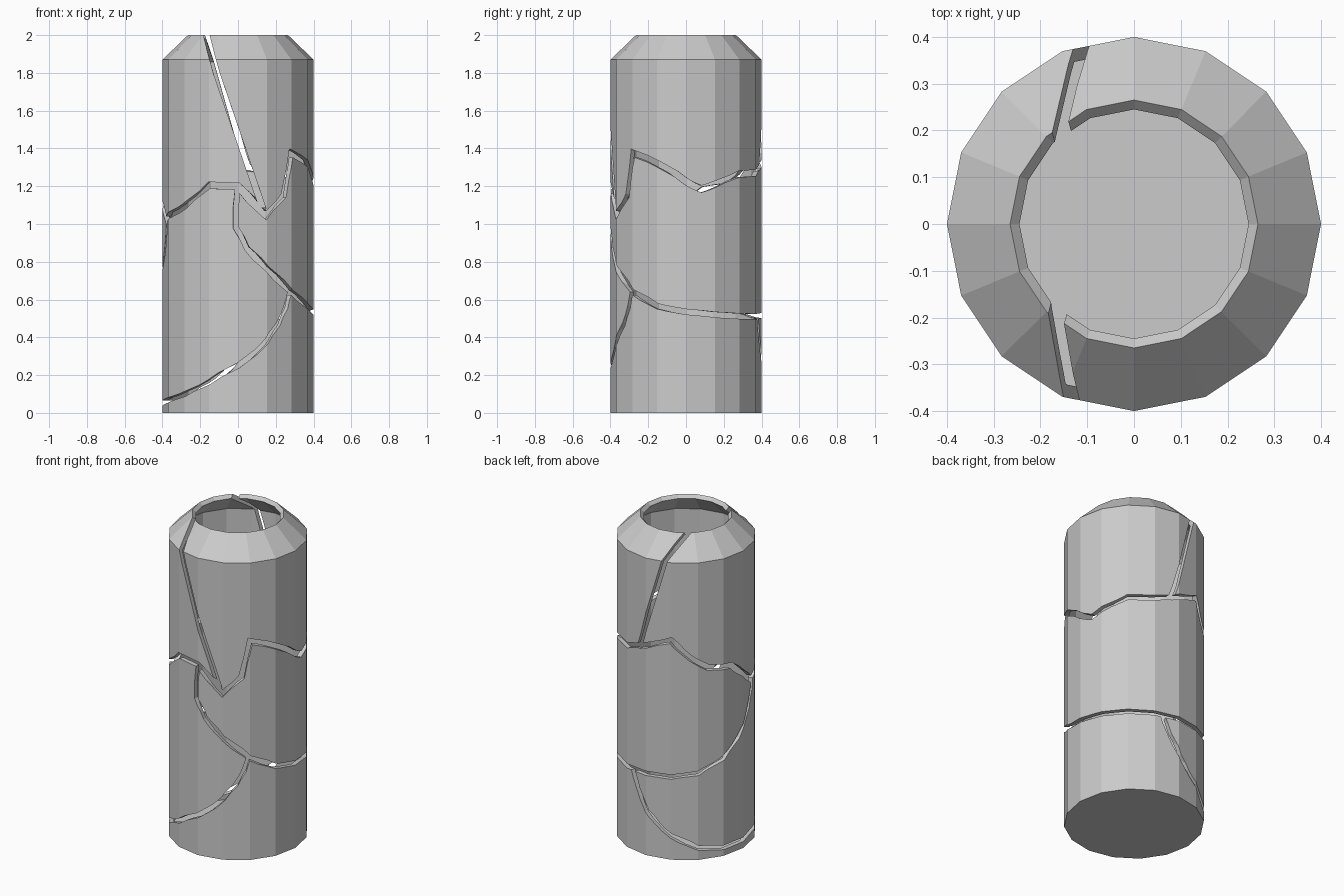
import bpy, bmesh
from math import radians, cos, sin, tau
from mathutils import Vector

if "Cube" in bpy.data.objects:
    bpy.data.objects.remove(bpy.data.objects["Cube"])

R = 0.4


def skin(name, rings, closed=False):
    """Skin a run of equal rings into a solid, capped unless closed."""
    bm = bmesh.new()
    rows = [[bm.verts.new(p) for p in ring] for ring in rings]
    n, m = len(rows), len(rows[0])
    for i in range(n if closed else n - 1):
        a, b = rows[i], rows[(i + 1) % n]
        for k in range(m):
            bm.faces.new((a[k], a[(k + 1) % m], b[(k + 1) % m], b[k]))
    if not closed:
        bm.faces.new(rows[0][::-1])
        bm.faces.new(rows[-1])
    bmesh.ops.triangulate(bm, faces=[f for f in bm.faces if len(f.verts) == 4])
    # every face is wound consistently, so only the overall sign can be wrong
    bm.normal_update()
    if bm.calc_volume(signed=True) < 0:
        bmesh.ops.reverse_faces(bm, faces=bm.faces)
    me = bpy.data.meshes.new(name)
    bm.to_mesh(me)
    bm.free()
    ob = bpy.data.objects.new(name, me)
    bpy.context.collection.objects.link(ob)
    return ob


def circle(r, z, sides=16):
    return [(r * cos(tau * k / sides), r * sin(tau * k / sides), z) for k in range(sides)]


def crack(name, path, width, closed=False):
    """Ribbon following (degrees, height) points around the shell."""
    pts = [Vector((radians(a) * R, z)) for a, z in path]
    n, turn = len(pts), Vector((tau * R, 0))
    rings = []
    for i, p in enumerate(pts):
        prev = pts[i - 1] if i else (pts[-1] - turn if closed else None)
        nxt = pts[i + 1] if i < n - 1 else (pts[0] + turn if closed else None)
        d0 = (p - prev).normalized() if prev else (nxt - p).normalized()
        d1 = (nxt - p).normalized() if nxt else d0
        t = (d0 + d1).normalized()
        off = Vector((-t.y, t.x)) * (width / 2 / max(t.dot(d1), 0.6))
        ring = []
        for q, r in ((p - off, 0.33), (p - off, 0.45), (p + off, 0.45), (p + off, 0.33)):
            a = q.x / R
            ring.append((r * cos(a), r * sin(a), q.y))
        rings.append(ring)
    return skin(name, rings, closed)


# Hollow vessel with sloped shoulder
shell = skin("shell_fragment", [circle(r, z) for r, z in [
    (R, 0), (R, 1.87), (0.265, 2.0), (0.245, 1.98), (0.372, 1.858), (0.372, 0.028)]])

# Jagged crack all the way round the middle
jagged = crack("jagged_cutter", [
    (-165, 1.02), (-157.5, 1.045), (-135, 1.095), (-112.5, 1.205), (-90, 1.2),
    (-68, 1.045), (-52, 1.15), (-45, 1.375), (-22.5, 1.32), (0, 1.225),
    (12, 1.185), (22.5, 1.21), (45, 1.265), (67.5, 1.27), (90, 1.32),
    (112.5, 1.38), (122, 1.31), (144, 1.2), (166, 1.18), (180, 1.1)], 0.034, True)

# Curved crack sagging round the right and back
upper_arc = crack("upper_arc_cutter", [
    (-90, 1.2), (-91.7, 1.09), (-91.7, 0.98), (-83, 0.87), (-67.5, 0.765),
    (-45, 0.64), (-22.5, 0.565), (0, 0.535), (22.5, 0.52), (45, 0.512),
    (67.5, 0.51), (90, 0.515), (112.5, 0.52), (135, 0.545), (157.5, 0.615),
    (174, 0.71), (190, 0.86), (196, 0.96), (197, 1.03)], 0.028)

# Curved crack dipping low on the left
lower_arc = crack("lower_arc_cutter", [
    (74, 0.515), (81, 0.4), (91, 0.28), (101, 0.21), (112.5, 0.15), (135, 0.075),
    (157.5, 0.052), (180, 0.053), (202.5, 0.068), (225, 0.1), (247.5, 0.163),
    (270, 0.25), (292.5, 0.38), (303, 0.47), (310, 0.56), (314, 0.65)], 0.027)

# Slanted split through both walls of the upper part
w = 0.017
slant = skin("slant_cutter", [
    [(xf - w, -0.5, zf), (xf + w, -0.5, zf), (xb + w, 0.5, zb), (xb - w, 0.5, zb)]
    for xf, zf, xb, zb in [(-0.187, 2.05, -0.165, 2.05), (-0.137, 1.87, -0.11, 1.87),
                           (0.145, 1.045, 0.045, 1.315)]])

cutters = [jagged, upper_arc, lower_arc, slant]
for c in cutters:
    c.hide_render = True
    m = shell.modifiers.new(c.name, 'BOOLEAN')
    m.operation, m.solver, m.object = 'DIFFERENCE', 'MANIFOLD', c

# Apply the cuts and split into loose fragments
dg = bpy.context.evaluated_depsgraph_get()
cut = bpy.data.meshes.new_from_object(shell.evaluated_get(dg))
shell.modifiers.clear()
shell.data = cut
for c in cutters:
    bpy.data.objects.remove(c, do_unlink=True)
bpy.context.view_layer.objects.active = shell
shell.select_set(True)
bpy.ops.mesh.separate(type='LOOSE')
